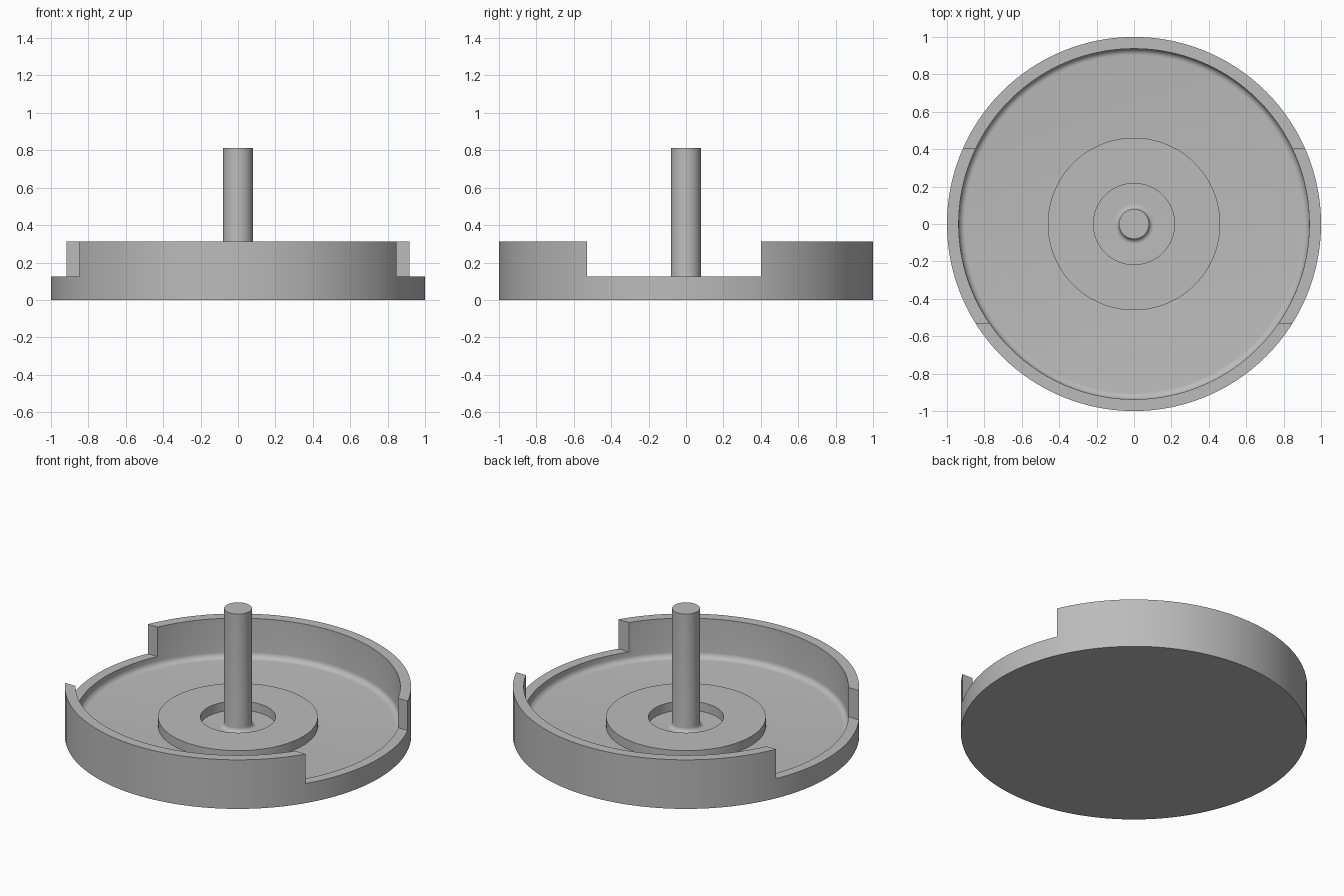
import bpy, bmesh
from math import sin, cos, pi, radians

old = bpy.data.objects.get("Cube")
if old:
    bpy.data.objects.remove(old, do_unlink=True)

SEGMENTS = 128
FLOOR = 0.0625      # tray floor height
LEDGE = 0.125       # height of the lowered rim
RIM = 0.3125        # height of the full rim

grey = bpy.data.materials.new("plain grey")
grey.use_nodes = True
tone = (0.5, 0.5, 0.5, 1)
grey.diffuse_color = tone
grey.node_tree.nodes["Principled BSDF"].inputs["Base Color"].default_value = tone


def add_object(name, bm):
    mesh = bpy.data.meshes.new(name)
    bmesh.ops.recalc_face_normals(bm, faces=bm.faces)
    bm.to_mesh(mesh)
    bm.free()
    mesh.materials.append(grey)
    obj = bpy.data.objects.new(name, mesh)
    bpy.context.collection.objects.link(obj)
    return obj


def lathe(name, profile, closed=False):
    """Revolve (radius, height) points around z; end points on the axis become caps."""
    bm = bmesh.new()
    verts = [bm.verts.new((r, 0, z)) for r, z in profile]
    pairs = list(zip(verts, verts[1:]))
    if closed:
        pairs.append((verts[-1], verts[0]))
    edges = [bm.edges.new(p) for p in pairs]
    bmesh.ops.spin(bm, geom=verts + edges, cent=(0, 0, 0), axis=(0, 0, 1),
                   angle=2 * pi, steps=SEGMENTS, use_merge=True)
    bmesh.ops.remove_doubles(bm, verts=bm.verts, dist=1e-5)
    return add_object(name, bm)


def fillet(cx, cz, radius, start, end, steps=6):
    angles = [radians(start + (end - start) * i / steps) for i in range(steps + 1)]
    return [(cx + radius * cos(a), cz + radius * sin(a)) for a in angles]


def smooth(obj):
    bpy.ops.object.select_all(action='DESELECT')
    obj.select_set(True)
    bpy.context.view_layer.objects.active = obj
    bpy.ops.object.shade_smooth_by_angle(angle=radians(30))


# Round tray with a rounded inner corner
wall, bend = 0.9375, 0.035
tray = lathe("tray", [(0, 0), (1, 0), (1, RIM), (wall, RIM)]
             + fillet(wall - bend, FLOOR + bend, bend, 0, -90) + [(0, FLOOR)])

# Box that lowers the rim on both sides
front, back = -0.53, 0.40
bm = bmesh.new()
bmesh.ops.create_cube(bm, size=1)
bmesh.ops.scale(bm, vec=(3, back - front, 1), verts=bm.verts)
bmesh.ops.translate(bm, vec=(0, (front + back) / 2, LEDGE + 0.5), verts=bm.verts)
cutter = add_object("rim_cutter", bm)
cutter.hide_render = True

cut = tray.modifiers.new("side openings", 'BOOLEAN')
cut.operation = 'DIFFERENCE'
cut.solver = 'EXACT'
cut.object = cutter
bpy.context.view_layer.objects.active = tray
bpy.ops.object.modifier_apply(modifier=cut.name)
bpy.data.objects.remove(cutter, do_unlink=True)

# Raised flat ring around the centre
inner, outer, top = 0.217, 0.461, 0.12
ring = lathe("raised_ring", [(inner, FLOOR), (outer, FLOOR), (outer, top), (inner, top)], True)

# Central post with a flared foot
shaft, flare = 0.08, 0.025
post = lathe("post", [(0, FLOOR)]
             + fillet(shaft + flare, FLOOR + flare, flare, 270, 180)
             + [(shaft, 0.8125), (0, 0.8125)])

for part in (tray, ring, post):
    smooth(part)
